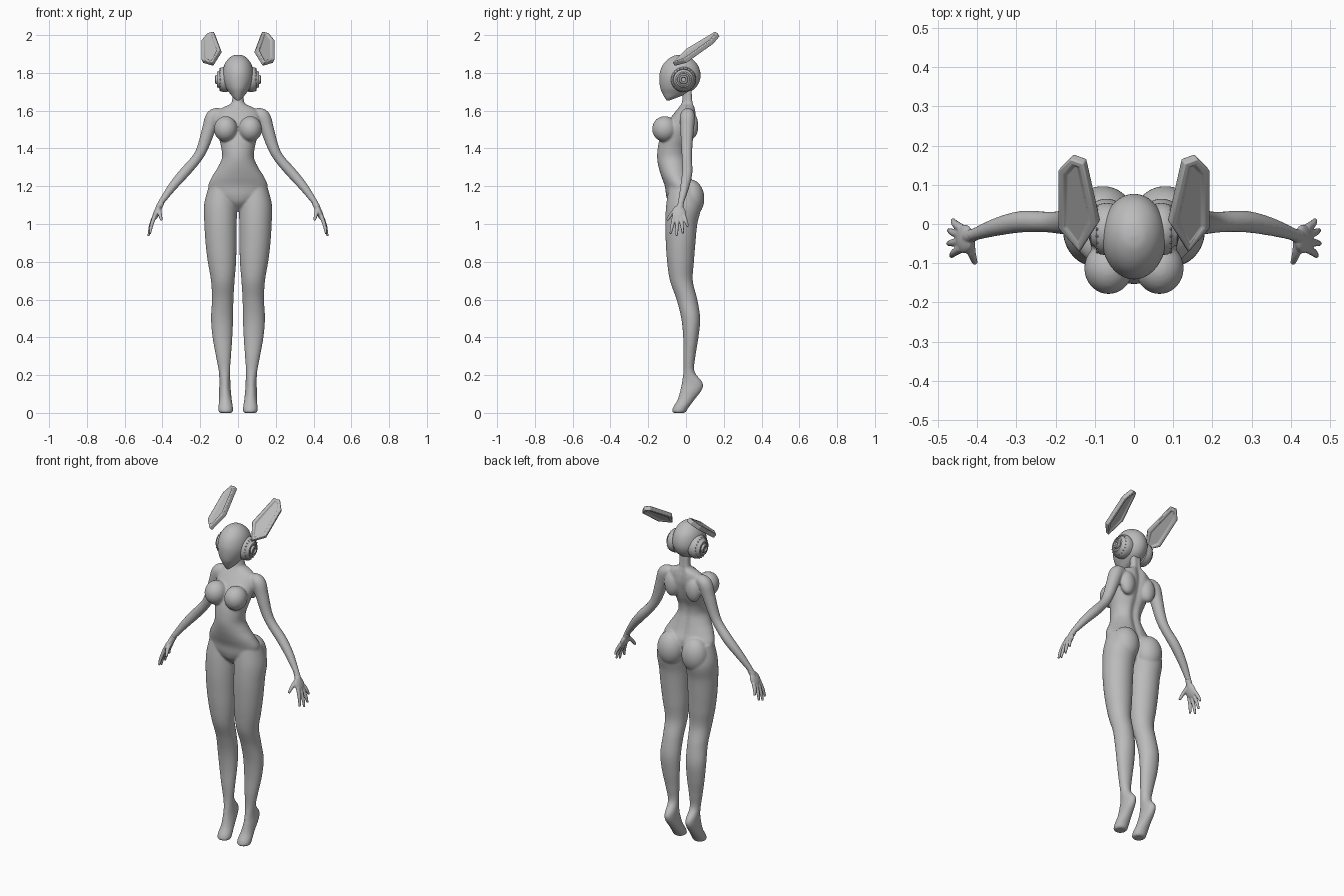
import bpy, bmesh, math
from mathutils import Matrix, Vector

cube = bpy.data.objects.get("Cube")
if cube:
    bpy.data.objects.remove(cube, do_unlink=True)

grey = bpy.data.materials.new("plain grey")
grey.use_nodes = True
grey.diffuse_color = (0.5, 0.5, 0.5, 1)
grey.node_tree.nodes["Principled BSDF"].inputs["Base Color"].default_value = grey.diffuse_color


def spline(rows, steps=6):
    """Smooth in-between rows through the given ones."""
    pts = [Vector(r) for r in rows]
    pts = [pts[0]] + pts + [pts[-1]]
    out = []
    for a, b, c, d in zip(pts, pts[1:], pts[2:], pts[3:]):
        for k in range(steps):
            t = k / steps
            out.append(b + (c - a) * (t / 2) + (a * 2 - b * 5 + c * 4 - d) * (t * t / 2)
                       + (b * 3 - a - c * 3 + d) * (t ** 3 / 2))
    return out + [pts[-1]]


def skin(bm, rings):
    """Bridge rings of points and cap both ends."""
    loops = [[bm.verts.new(p) for p in ring] for ring in rings]
    n = len(loops[0])
    for a, b in zip(loops, loops[1:]):
        for i in range(n):
            j = (i + 1) % n
            bm.faces.new((a[i], a[j], b[j], b[i]))
    bm.faces.new(loops[0])
    bm.faces.new(loops[-1])


def stack(bm, rows, side=1, groove=0, n=40):
    """Stacked ellipses from rows of z, x min, x max, y front, y back."""
    rings = []
    for z, x0, x1, y0, y1 in spline(rows):
        ring = []
        for i in range(n):
            a = math.tau * i / n
            x = (x1 - x0) / 2 * math.cos(a)
            y = (y0 + y1) / 2 + (y1 - y0) / 2 * math.sin(a)
            if math.sin(a) > 0:
                y -= groove * math.exp(-(x / 0.02) ** 2)
            ring.append((side * ((x0 + x1) / 2 + x), y, z))
        rings.append(ring)
    skin(bm, rings)


def limb(bm, rows, side=1, n=16):
    """Round limb through rows of x, y, z, radius."""
    pts = spline(rows)
    rings = []
    for i, p in enumerate(pts):
        way = (pts[min(i + 1, len(pts) - 1)] - pts[max(i - 1, 0)]).to_3d().normalized()
        u = way.cross(Vector((0, 1, 0))).normalized()
        v = way.cross(u)
        rings.append([(side * q.x, q.y, q.z) for q in
                      (p.to_3d() + p.w * (u * math.cos(a) + v * math.sin(a))
                       for a in (math.tau * k / n for k in range(n)))])
    skin(bm, rings)


def ball(bm, centre, radii, side=1, turn=0):
    m = (Matrix.Diagonal((side, 1, 1, 1)) @ Matrix.Translation(centre)
         @ Matrix.Rotation(turn, 4, 'Y') @ Matrix.Diagonal((*radii, 1)))
    bmesh.ops.create_uvsphere(bm, u_segments=32, v_segments=20, radius=1, matrix=m)


def finish(bm, name, angle=180):
    bmesh.ops.recalc_face_normals(bm, faces=bm.faces)
    mesh = bpy.data.meshes.new(name)
    bm.to_mesh(mesh)
    bm.free()
    mesh.materials.append(grey)
    obj = bpy.data.objects.new(name, mesh)
    bpy.context.collection.objects.link(obj)
    bpy.ops.object.select_all(action='DESELECT')
    obj.select_set(True)
    bpy.context.view_layer.objects.active = obj
    bpy.ops.object.shade_smooth_by_angle(angle=math.radians(angle))
    return obj


def fuse(obj, voxel, rounds):
    """Blend overlapping volumes into one smooth skin."""
    mod = obj.modifiers.new("fuse", 'REMESH')
    mod.mode, mod.voxel_size, mod.use_smooth_shade = 'VOXEL', voxel, True
    mod = obj.modifiers.new("soften", 'SMOOTH')
    mod.factor, mod.iterations = 0.5, rounds


# Body: torso, neck, legs and arms
body = bmesh.new()
torso = [(1.07, .02, -.05, .03), (1.11, .08, -.09, .04), (1.15, .14, -.105, .05),
         (1.2, .158, -.112, .05), (1.25, .138, -.13, .03), (1.3, .107, -.145, .015),
         (1.35, .085, -.153, .005), (1.4, .088, -.15, .01), (1.45, .1, -.14, .03),
         (1.5, .112, -.12, .045), (1.55, .118, -.09, .055), (1.59, .11, -.06, .054),
         (1.615, .085, -.04, .05), (1.635, .042, -.026, .047), (1.66, .031, -.02, .045),
         (1.76, .03, -.02, .04)]
stack(body, [(z, -w, w, f, b) for z, w, f, b in torso], groove=.014)
leg = [(1.2, .02, .155, -.09, .05), (1.1, .006, .18, -.105, .08), (1, .007, .178, -.11, .06),
       (.9, .008, .172, -.107, .05), (.8, .01, .16, -.1, .042), (.7, .018, .143, -.085, .036),
       (.6, .024, .138, -.05, .06), (.5, .026, .143, -.025, .075), (.4, .03, .135, -.015, .066),
       (.3, .037, .117, -.015, .05), (.22, .042, .102, -.014, .045), (.16, .04, .099, -.022, .088),
       (.12, .038, .1, -.03, .083), (.07, .033, .1, -.045, .045), (.03, .027, .104, -.068, .015),
       (.006, .028, .102, -.074, 0), (0, .036, .094, -.066, -.006)]
arm = [(.09, .01, 1.585, .03), (.13, .008, 1.568, .04), (.155, .006, 1.5, .036),
       (.187, .004, 1.405, .03), (.22, .005, 1.345, .027), (.285, .006, 1.27, .028),
       (.345, -.006, 1.2, .024), (.4, -.024, 1.125, .017), (.415, -.03, 1.1, .016)]
for side in (1, -1):
    stack(body, leg, side)
    limb(body, arm, side)
    ball(body, (.065, -.113, 1.503), (.062, .066, .068), side)
    ball(body, (.08, .025, 1.135), (.078, .072, .1), side)
    ball(body, (.07, .03, 1.52), (.045, .035, .07), side)
fuse(finish(body, "body"), .0055, 8)

# Hands
fingers = [(.466, -.082, .948), (.474, -.05, .936), (.472, -.016, .95), (.462, .01, .985)]
for side, label in ((1, "left"), (-1, "right")):
    hand = bmesh.new()
    ball(hand, (.432, -.038, 1.058), (.016, .037, .045), side, turn=-.4)
    limb(hand, [(.404, -.026, 1.116, .016), (.418, -.031, 1.09, .017), (.43, -.036, 1.06, .015)], side)
    for i, (x, y, z) in enumerate(fingers):
        root = Vector((.44, -.062 + .017 * i, 1.045))
        mid = root.lerp(Vector((x, y, z)), .55) + Vector((.004, 0, 0))
        limb(hand, [(*root, .011), (*mid, .0095), (x, y, z, .006)], side)
    limb(hand, [(.42, -.04, 1.08, .014), (.414, -.074, 1.055, .011), (.405, -.1, 1.02, .007)], side)
    fuse(finish(hand, label + "_hand"), .0035, 3)

# Head: smooth egg with a pointed chin
head = bmesh.new()
shape = [(1.896, .006, -.036, -.026), (1.89, .03, -.065, .005), (1.87, .055, -.098, .037),
         (1.84, .073, -.124, .063), (1.8, .082, -.139, .076), (1.76, .08, -.141, .073),
         (1.72, .064, -.136, .05), (1.69, .042, -.124, .005), (1.67, .026, -.113, -.045),
         (1.655, .008, -.103, -.085)]
stack(head, [(z, -w, w, f, b) for z, w, f, b in shape])
finish(head, "head", 60)

# Ear cups: turned discs of radius and x, ringed by small studs
cup = [(.02, .045), (.064, .05), (.067, .07), (.064, .088), (.056, .097), (.053, .093), (.045, .101),
       (.041, .11), (.034, .112), (.032, .106), (.025, .108), (.022, .12), (.014, .121),
       (.011, .113), (.002, .113)]
for side, label in ((1, "left"), (-1, "right")):
    disc = bmesh.new()
    skin(disc, [[(side * x, -.013 + r * math.cos(a), 1.765 + r * math.sin(a))
                 for a in (math.tau * k / 40 for k in range(40))] for r, x in cup])
    finish(disc, label + "_ear_cup", 35)
    studs = bmesh.new()
    for k in range(20):
        a = math.tau * k / 20
        m = Matrix.Translation((side * .094, -.013 + .059 * math.cos(a), 1.765 + .059 * math.sin(a)))
        bmesh.ops.create_icosphere(studs, subdivisions=1, radius=.004, matrix=m)
    finish(studs, label + "_cup_studs", 40)

# Ears: tilted plates with a sunken panel on both faces
outline = [(.135, -.066), (.19, -.005), (.19, .14), (.158, .172), (.125, .16), (.09, .005)]
normal = Vector((.49, -.71, 1)).normalized()
for side, label in ((1, "left"), (-1, "right")):
    ear = bmesh.new()
    rings = []
    for lift in (-.012, .012):
        pts = [Vector((x, y, 1.845 - .49 * (x - .135) + .71 * (y + .066))) + normal * lift
               for x, y in outline]
        rings.append([(side * p.x, p.y, p.z) for p in pts])
    skin(ear, rings)
    bmesh.ops.recalc_face_normals(ear, faces=ear.faces)
    plates = [f for f in ear.faces if len(f.verts) == len(outline)]
    bmesh.ops.inset_individual(ear, faces=plates, thickness=.018, depth=.002)
    bmesh.ops.inset_individual(ear, faces=plates, thickness=.005, depth=-.007)
    obj = finish(ear, label + "_ear", 25)
    mod = obj.modifiers.new("soft rim", 'BEVEL')
    mod.width, mod.segments = .004, 2
